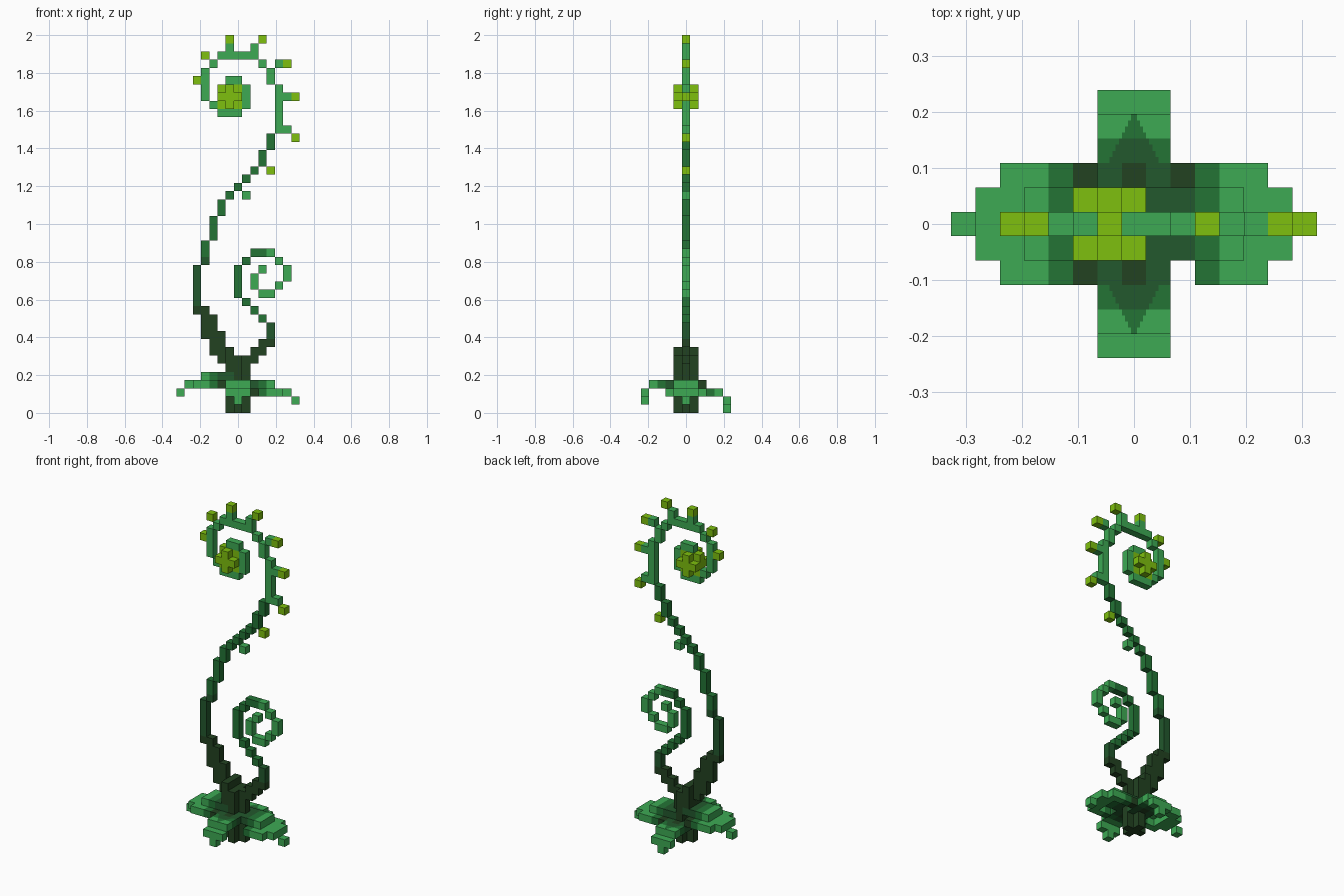
import bpy, bmesh
from mathutils import Vector

cube = bpy.data.objects.get("Cube")
if cube:
    bpy.data.objects.remove(cube, do_unlink=True)

U = 2 / 46  # block size


def lin(c):
    c /= 255
    return c / 12.92 if c <= 0.04045 else ((c + 0.055) / 1.055) ** 2.4


def material(name, r, g, b):
    m = bpy.data.materials.new(name)
    m.use_nodes = True
    col = (lin(r), lin(g), lin(b), 1)
    m.diffuse_color = col
    m.node_tree.nodes["Principled BSDF"].inputs["Base Color"].default_value = col
    return m


MATS = [material("deepest green", 34, 66, 33), material("dark green", 34, 88, 45),
        material("mid green", 35, 116, 53), material("light green", 61, 170, 84),
        material("lime", 126, 192, 14)]
DEEP, DARK, MID, LIGHT, LIME = range(5)
taken = set()

# The four corners of each cube face, listed around its outward direction
SIDES = []
for axis in range(3):
    for s in (1, -1):
        n, a, b = Vector(), Vector(), Vector()
        n[axis], a[(axis + 1) % 3], b[(axis + 2) % 3] = s, 1, s
        SIDES.append((n, [n - a - b, n + a - b, n + a + b, n - a + b]))


def finish(bm, name):
    me = bpy.data.meshes.new(name)
    bm.to_mesh(me)
    bm.free()
    for m in MATS:
        me.materials.append(m)
    ob = bpy.data.objects.new(name, me)
    bpy.context.collection.objects.link(ob)
    return ob


def blocks(name, cells, colour):
    """Blocky part: outer faces only; colour(x, y, z) gives the material index."""
    cells = set(cells) - taken
    taken.update(cells)
    bm = bmesh.new()
    for c in sorted(cells):
        mid = Vector((c[0], c[1], c[2] + 0.5))
        for n, corners in SIDES:
            if (c[0] + int(n.x), c[1] + int(n.y), c[2] + int(n.z)) in cells:
                continue
            f = bm.faces.new([bm.verts.new((mid + p / 2) * U) for p in corners])
            f.material_index = colour(*c)
    bmesh.ops.remove_doubles(bm, verts=bm.verts, dist=1e-5)
    return finish(bm, name)


def box(x0, x1, y0, y1, z0, z1):
    return [(x, y, z) for x in range(x0, x1 + 1)
            for y in range(y0, y1 + 1) for z in range(z0, z1 + 1)]


def runs(data):
    """Upright runs (column, lowest row, highest row) in the middle plane."""
    return [c for x, z0, z1 in data for c in box(x, x, 0, 0, z0, z1)]


# Root and trunk, with a plus-shaped section
blocks("root", box(-1, 1, 0, 0, 0, 3) + box(0, 0, -1, 1, 0, 3), lambda x, y, z: DEEP)
blocks("trunk", box(-1, 1, 0, 0, 4, 6) + box(0, 0, -1, 1, 4, 6)
       + box(-1, -1, -1, 1, 5, 7), lambda x, y, z: DEEP)

# Main stem winding up
stem = [(-2, 6, 9), (-3, 7, 11), (-4, 9, 12), (-5, 12, 17), (-4, 18, 20),
        (-3, 21, 23), (-2, 24, 25), (-1, 26, 26), (0, 27, 27), (1, 28, 28),
        (2, 29, 29), (3, 30, 31), (4, 32, 33)]
blocks("main_stem", runs(stem),
       lambda x, y, z: DEEP if z < 13 else DARK if z < 19 else MID)

# Curled head of the main stem
curl = [(5, 34, 39), (4, 40, 41), (3, 42, 42), (2, 43, 44), (1, 43, 43), (0, 43, 43),
        (-1, 43, 43), (-2, 43, 43), (-3, 42, 42), (-4, 38, 41), (-3, 37, 37),
        (-2, 36, 36), (-1, 36, 36), (0, 36, 36), (1, 37, 39), (0, 40, 40), (-1, 40, 40)]
blocks("curled_head", runs(curl), lambda x, y, z: LIGHT)

# Bright heart of the curl
blocks("curl_heart", box(-2, 0, 0, 0, 37, 39) + box(-2, 0, -1, 1, 38, 38)
       + box(-1, -1, -1, 1, 37, 39), lambda x, y, z: LIME)

# Short stalks and the bright buds on them
blocks("bud_stalks", runs([(-1, 44, 44), (5, 42, 42), (6, 38, 38), (6, 34, 34),
                           (1, 26, 26)]), lambda x, y, z: LIGHT)
buds = [(-5, 40), (-4, 43), (-1, 45), (3, 45), (6, 42), (7, 38), (7, 33), (4, 29)]
blocks("buds", [(x, 0, z) for x, z in buds], lambda x, y, z: LIME)

# Side tendril with its own spiral
tendril = [(2, 6, 7), (3, 7, 8), (4, 8, 10), (3, 11, 11), (2, 12, 12), (1, 13, 13),
           (0, 14, 17), (1, 18, 18), (2, 19, 19), (3, 19, 19), (4, 19, 19),
           (5, 18, 18), (6, 16, 17), (5, 15, 15), (4, 14, 14), (3, 14, 14),
           (2, 15, 16), (3, 17, 17)]


def tendril_colour(x, y, z):
    if z < 9:
        return DEEP
    if z < 11:
        return DARK
    return LIGHT if x > 1 and z > 13 and not (x < 4 and z == 19) else MID


blocks("tendril", runs(tendril), tendril_colour)


# Broad side leaves: raised middle, lower rim, drooping tip
def side_colour(x, y, z):
    d = abs(x)
    if d == 2:
        return DEEP if abs(y) == 2 else DARK
    return DARK if d < 2 else MID if d == 3 else LIGHT


for name, s, top in (("right_leaf", -1, 4), ("left_leaf", 1, 3)):
    flat = [(x, y, top) for x in range(1, 5) for y in (-1, 0, 1)]
    flat += [(x, y, top - 1) for x in range(2, 6) for y in (-2, 2)]
    flat += [(x, y, top - 1) for x in (5, 6) for y in (-1, 0, 1)]
    flat += [(7, 0, top - 2)]
    cells = [(s * x, y, z) for x, y, z in flat]
    if s > 0:
        cells.remove((2, -2, top - 1))
    blocks(name, cells, side_colour)


# Narrow front and back leaves
def end_colour(x, y, z):
    d = abs(y)
    if d > 3:
        return LIGHT
    if d == 3:
        return DARK if x == 0 else MID
    return DEEP if x == 0 else DARK


for name, s, top in (("front_leaf", -1, 3), ("back_leaf", 1, 2)):
    flat = [(x, y, top) for x in (-1, 0, 1) for y in range(1, 5)]
    flat += [(x, 5, top - 1) for x in (-1, 0, 1)] + [(0, 5, top - 2)]
    blocks(name, [(x, s * y, z) for x, y, z in flat], end_colour)
    # Stepped vein marking running out along the leaf
    bm = bmesh.new()
    for base, steps, colour in ((3.5, 4, MID), (2.5, 4, DARK)):
        for i in range(steps):
            half = (steps - i) / 8 + (0.5 if colour == DARK else 0)
            y0, y1 = sorted((s * (base + i / 4), s * (base + (i + 1) / 4)))
            z = top + 1.03
            quad = [(-half, y0, z), (half, y0, z), (half, y1, z), (-half, y1, z)]
            f = bm.faces.new([bm.verts.new(Vector(p) * U) for p in quad])
            f.material_index = colour
    finish(bm, name + "_vein")
